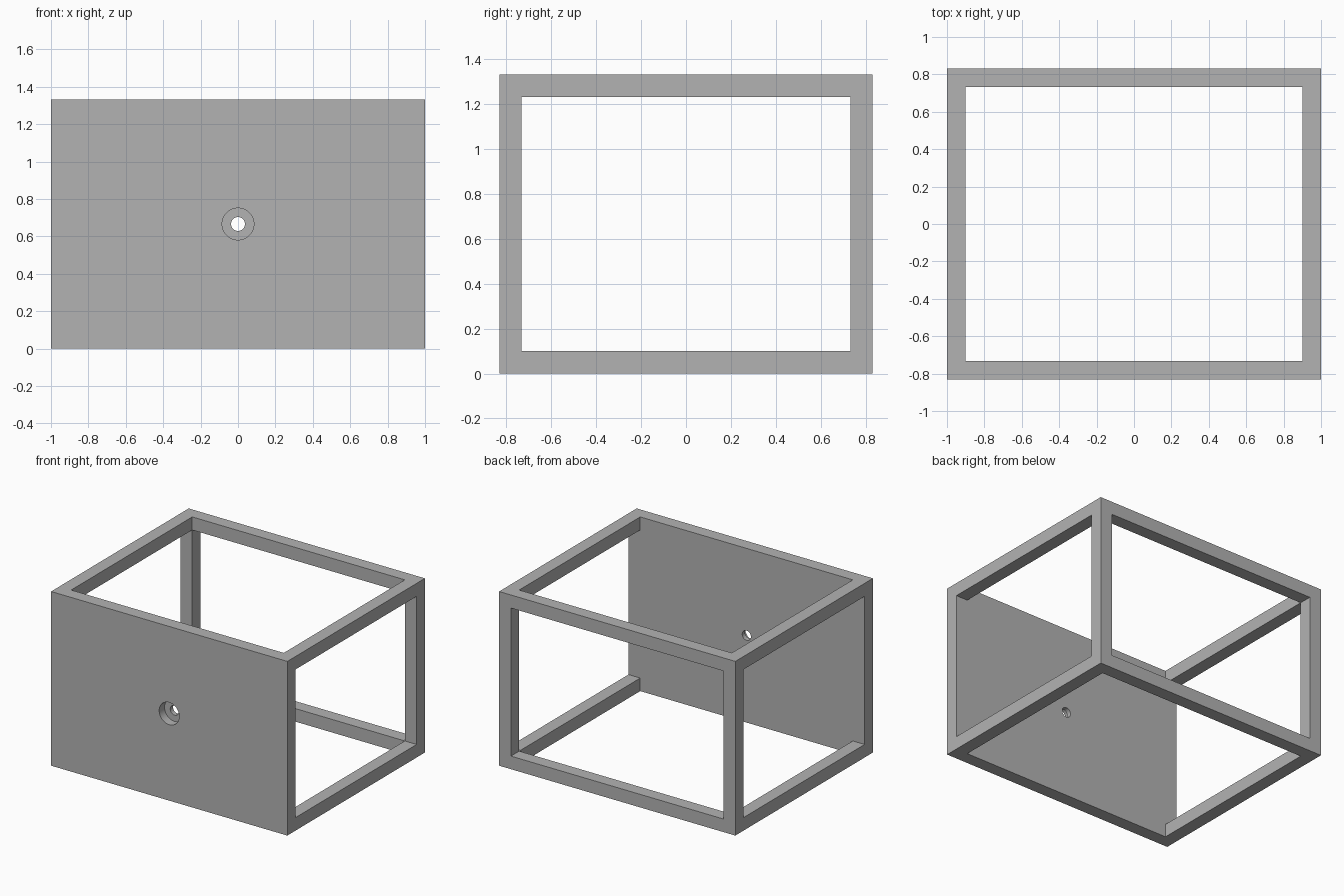
import bpy
from math import pi

if "Cube" in bpy.data.objects:
    bpy.data.objects.remove(bpy.data.objects["Cube"], do_unlink=True)

W, D, H = 2.0, 1.664, 1.333      # outer size
BAR = 0.1                        # bar and front plate thickness
BORE_R, HOLE_R, BORE_DEPTH = 0.085, 0.037, 0.065

grey = bpy.data.materials.new("plain grey")
grey.use_nodes = True
colour = (0.45, 0.45, 0.45, 1)
grey.diffuse_color = colour
grey.node_tree.nodes["Principled BSDF"].inputs["Base Color"].default_value = colour


def box(name, low, high):
    """Axis-aligned box between two corners."""
    centre = [(a + b) / 2 for a, b in zip(low, high)]
    bpy.ops.mesh.primitive_cube_add(size=1, location=centre)
    ob = bpy.context.object
    ob.name = name
    ob.scale = [b - a for a, b in zip(low, high)]
    bpy.ops.object.transform_apply(location=True, rotation=True, scale=True)
    ob.data.materials.append(grey)
    return ob


def drill(name, radius, y0, y1):
    """Cylinder along y at the middle of the front plate."""
    bpy.ops.mesh.primitive_cylinder_add(
        vertices=64, radius=radius, depth=y1 - y0,
        location=(0, (y0 + y1) / 2, H / 2), rotation=(pi / 2, 0, 0))
    ob = bpy.context.object
    ob.name = name
    bpy.ops.object.transform_apply(location=True, rotation=True, scale=True)
    ob.data.materials.append(grey)
    return ob


# Solid block that becomes the open frame with its closed front plate
frame = box("box_frame", (-W / 2, -D / 2, 0), (W / 2, D / 2, H))

# Openings: side to side, top to bottom, and inside to back
x, y, z0, z1 = W / 2 - BAR, D / 2 - BAR, BAR, H - BAR
cutters = [
    box("side_opening_cutter", (-W, -y, z0), (W, y, z1)),
    box("top_opening_cutter", (-x, -y, -H), (x, y, 2 * H)),
    box("back_opening_cutter", (-x, -y, z0), (x, D, z1)),
    # Stepped hole in the front plate
    drill("counterbore_cutter", BORE_R, -D / 2 - BAR, -D / 2 + BORE_DEPTH),
    drill("through_hole_cutter", HOLE_R, -D / 2 - BAR, -D / 2 + 2 * BAR),
]

bpy.context.view_layer.objects.active = frame
for cutter in cutters:
    cutter.hide_render = True
    mod = frame.modifiers.new(cutter.name, "BOOLEAN")
    mod.operation = "DIFFERENCE"
    mod.solver = "EXACT"
    mod.object = cutter
    bpy.ops.object.modifier_apply(modifier=mod.name)
for cutter in cutters:
    bpy.data.objects.remove(cutter, do_unlink=True)

# Smooth hole walls, sharp frame edges
bpy.ops.object.select_all(action="DESELECT")
frame.select_set(True)
bpy.context.view_layer.objects.active = frame
bpy.ops.object.shade_smooth_by_angle(angle=pi / 6)
